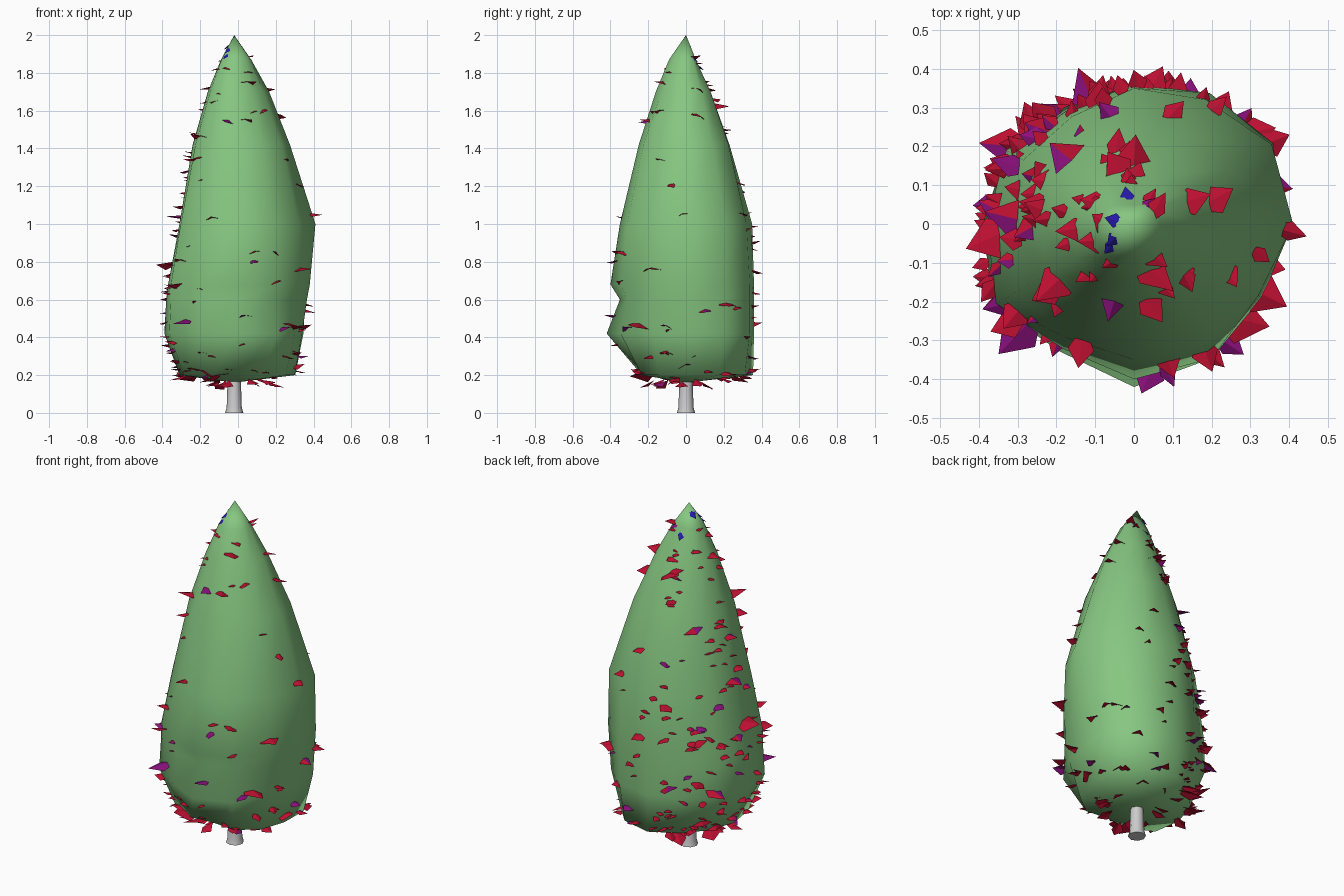
import bpy, random
from math import sin, cos, pi, floor
from mathutils import Vector

if "Cube" in bpy.data.objects:
    bpy.data.objects.remove(bpy.data.objects["Cube"])

random.seed(7)


def material(name, rgb):
    m = bpy.data.materials.new(name)
    m.diffuse_color = (*rgb, 1)
    m.use_nodes = True
    m.node_tree.nodes["Principled BSDF"].inputs["Base Color"].default_value = m.diffuse_color
    return m


def mesh_object(name, verts, faces, mats=()):
    me = bpy.data.meshes.new(name)
    me.from_pydata(verts, [], faces)
    me.update()
    ob = bpy.data.objects.new(name, me)
    bpy.context.collection.objects.link(ob)
    for m in mats:
        me.materials.append(m)
    return ob


def loft(name, rings, bottom, top, mats=()):
    """Skin a stack of rings and close both ends to a point."""
    n = len(rings[0])
    verts = [v for r in rings for v in r] + [bottom, top]
    b, t, last = len(verts) - 2, len(verts) - 1, (len(rings) - 1) * n
    faces = []
    for k in range(n):
        j = (k + 1) % n
        faces.append((b, j, k))
        faces.append((last + k, last + j, t))
        for i in range(len(rings) - 1):
            faces.append((i * n + k, i * n + j, (i + 1) * n + j, (i + 1) * n + k))
    return mesh_object(name, verts, faces, mats)


# Foliage: height, then radii every 30 degrees starting at +x
RINGS = [
    (0.20, [.30, .35, .36, .355, .31, .30, .31, .33, .27, .22, .27, .29]),
    (0.42, [.34, .40, .39, .36, .35, .38, .39, .42, .38, .42, .40, .35]),
    (0.60, [.365, .41, .39, .36, .34, .38, .38, .41, .36, .35, .36, .37]),
    (0.68, [.38, .415, .39, .36, .34, .37, .37, .41, .37, .40, .40, .38]),
    (1.00, [.41, .41, .37, .35, .32, .33, .31, .35, .34, .35, .36, .37]),
    (1.42, [.275, .28, .26, .23, .22, .23, .24, .26, .26, .25, .26, .265]),
    (1.70, [.165, .16, .15, .13, .13, .14, .16, .17, .17, .16, .15, .155]),
    (1.87, [.07, .07, .06, .05, .06, .08, .09, .10, .10, .09, .08, .075]),
]


def crown_radius(z, a):
    """Foliage radius at a height and an angle."""
    def ring(r):
        f = (a / (pi / 6)) % 12
        i = floor(f) % 12
        return r[i] + (r[(i + 1) % 12] - r[i]) * (f - floor(f))
    if z <= RINGS[0][0]:
        return ring(RINGS[0][1])
    table = RINGS + [(2.0, [0.0] * 12)]
    for (z0, r0), (z1, r1) in zip(table, table[1:]):
        if z <= z1:
            return ring(r0) + (ring(r1) - ring(r0)) * (z - z0) / (z1 - z0)
    return 0.0


green = material("foliage_green", (0.24, 0.57, 0.22))
rings = [[(r * cos(k * pi / 6), r * sin(k * pi / 6), z) for k, r in enumerate(rad)]
         for z, rad in RINGS]
crown = loft("foliage", rings, (-0.02, 0, 0.16), (-0.02, 0, 2.0), [green])
crown.data.shade_smooth()

# Trunk
profile = [(0, .048), (.03, .04), (.15, .036), (.4, .03)]
trunk = loft("trunk", [[(-.02 + r * cos(k * pi / 4), r * sin(k * pi / 4), z)
                        for k in range(8)] for z, r in profile],
             (-.02, 0, 0), (-.02, 0, .4))
bpy.context.view_layer.objects.active = trunk
trunk.select_set(True)
bpy.ops.object.shade_smooth_by_angle(angle=1.0)

# Leaves: folded kites that poke out of the foliage
verts, faces, slots = [], [], []


def leaf(base, direction, length, width, slot):
    d = Vector(direction).normalized()
    side = d.cross(Vector((0, 0, 1))).normalized()
    side = (side + Vector((0, 0, random.uniform(-.4, .4)))).normalized()
    up = side.cross(d)
    mid = base + d * length * 0.55
    n = len(verts)
    verts.extend([base, mid + side * width / 2 - up * width * .15, base + d * length,
                  mid - side * width / 2 - up * width * .15])
    faces.extend([(n, n + 1, n + 2), (n, n + 2, n + 3)])
    slots.extend([slot, slot if random.random() < .85 else 1])


def crown_leaf(z, a, slot):
    r = crown_radius(z, a)
    b = a + random.uniform(-.5, .5)
    size = random.uniform(.06, .12) if random.random() < .93 else .17
    inset = size * random.uniform(.4, .75)
    base = Vector((cos(a) * r, sin(a) * r, z)) - Vector((cos(b), sin(b), -.1)) * inset
    leaf(base, (cos(b), sin(b), random.uniform(-.35, .15)), size,
         size * random.uniform(.5, .75), slot)


for i in range(200):
    z = 0.2 + 1.68 * random.random() ** 1.9
    # the back left side is the densest
    a = random.gauss(2.6, 0.8) if random.random() < .45 else random.uniform(0, 2 * pi)
    crown_leaf(z, a, 1 if random.random() < .06 else 0)

# Leaves under the skirt
for i in range(18):
    a = random.uniform(0, 2 * pi)
    r = random.uniform(.08, .22)
    leaf(Vector((r * cos(a), r * sin(a), random.uniform(.16, .21))),
         (cos(a), sin(a), random.uniform(-.6, -.1)), .09, .07, 0)

# Blue leaves at the tip
for a, z in ((2.9, 1.97), (3.9, 1.95), (1.7, 1.86), (0.8, 1.9), (4.0, 1.92)):
    r = crown_radius(z, a)
    leaf(Vector((r * cos(a) * .8 - .01, r * sin(a) * .8, z)),
         (cos(a), sin(a), -.9), .07, .04, 2)

leaves = mesh_object("leaves", verts, faces,
                     [material("leaf_red", (0.5, 0.005, 0.03)),
                      material("leaf_purple", (0.25, 0.005, 0.2)),
                      material("leaf_blue", (0.02, 0.01, 0.4))])
for p, s in zip(leaves.data.polygons, slots):
    p.material_index = s
